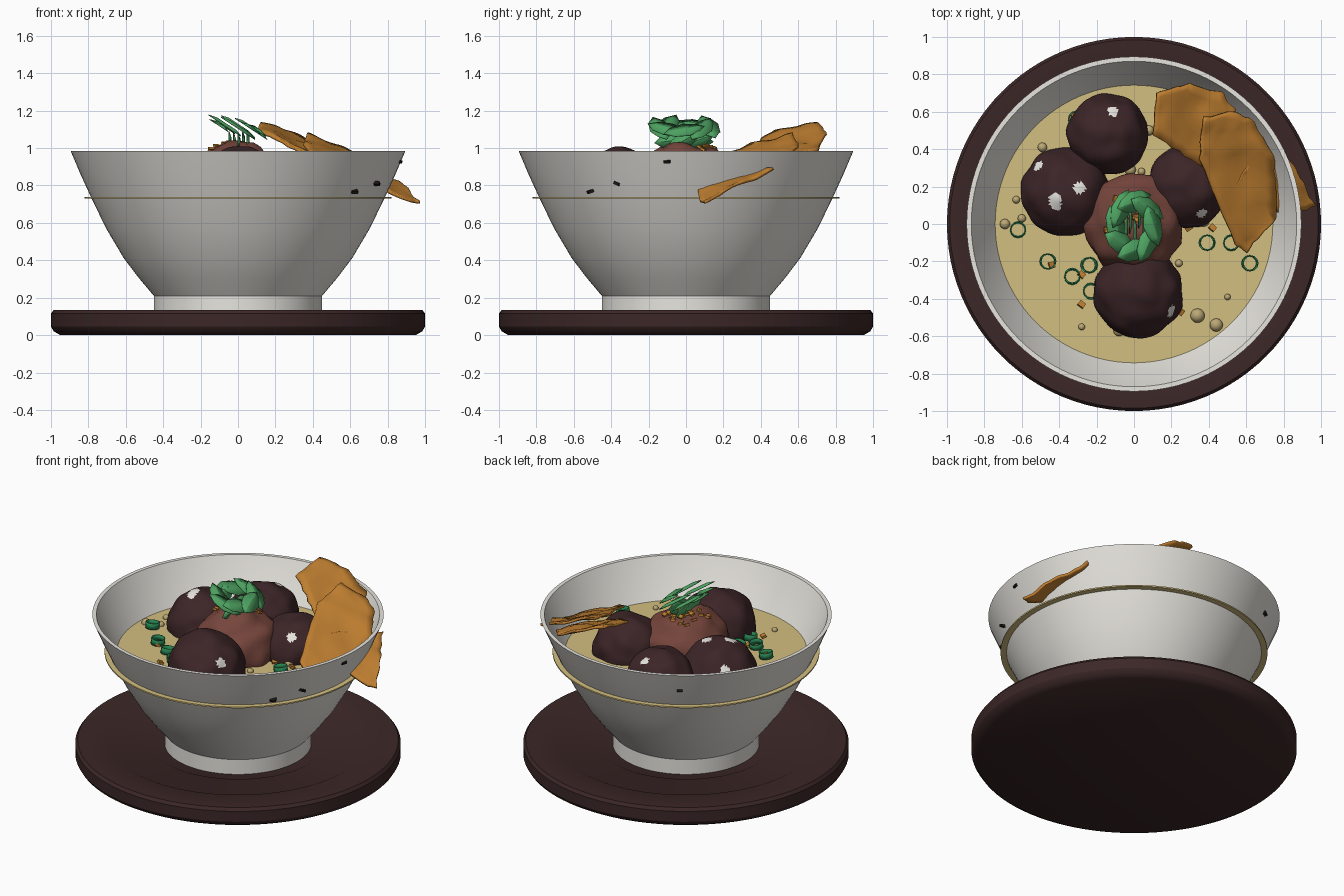
import bpy, bmesh, math, random
from mathutils import Vector, Matrix, noise

random.seed(4)
if "Cube" in bpy.data.objects:
    bpy.data.objects.remove(bpy.data.objects["Cube"])


def material(name, *rgb):
    m = bpy.data.materials.new(name)
    m.use_nodes = True
    m.diffuse_color = (*rgb, 1)
    bsdf = m.node_tree.nodes["Principled BSDF"]
    bsdf.inputs["Base Color"].default_value = (*rgb, 1)
    bsdf.inputs["Roughness"].default_value = 0.6
    return m


white = material("ceramic white", .8, .78, .73)
lacquer = material("dark lacquer", .045, .02, .02)
broth = material("golden broth", .65, .52, .22)
egg_dark = material("dark egg", .045, .018, .02)
mince_brown = material("mince brown", .18, .06, .045)
crisp = material("crisp orange", .52, .21, .03)
leaf_green = material("leaf green", .075, .36, .12)
ring_green = material("onion green", .02, .22, .08)
bead_tan = material("oil tan", .5, .39, .18)
black = material("charred black", .012, .008, .008)


def finish(name, bm, mats, angle=40, thick=0):
    """Turn a bmesh into a named object, smooth below the given angle."""
    me = bpy.data.meshes.new(name)
    bm.to_mesh(me)
    bm.free()
    for m in mats:
        me.materials.append(m)
    if angle:
        me.shade_smooth()
        me.set_sharp_from_angle(angle=math.radians(angle))
    ob = bpy.data.objects.new(name, me)
    bpy.context.collection.objects.link(ob)
    if thick:
        mod = ob.modifiers.new("Thickness", 'SOLIDIFY')
        mod.thickness = thick
        mod.offset = 0
    return ob


def lathe(name, profile, mat, angle=30):
    bm = bmesh.new()
    vs = [bm.verts.new((r, 0, z)) for r, z in profile]
    es = [bm.edges.new(p) for p in zip(vs, vs[1:])]
    bmesh.ops.spin(bm, geom=vs + es, axis=(0, 0, 1), cent=(0, 0, 0),
                   angle=math.tau, steps=96, use_merge=True)
    bmesh.ops.remove_doubles(bm, verts=bm.verts, dist=1e-4)
    bmesh.ops.recalc_face_normals(bm, faces=bm.faces)
    return finish(name, bm, [mat], angle)


# Tray, bowl and broth
lathe("tray", [(0, 0), (.95, 0), (.985, .02), (1, .045), (1, .115), (.985, .135),
               (.8, .135), (.78, .125), (.54, .12), (.52, .11), (0, .11)], lacquer)
lathe("bowl", [(0, .1), (.45, .1), (.45, .21), (.53, .305), (.61, .41), (.705, .57),
               (.785, .735), (.84, .855), (.895, .985), (.87, .985), (.81, .855),
               (.74, .735), (.6, .5), (.4, .35), (0, .3)], white)
lathe("broth", [(0, .73), (.82, .73), (.82, .739), (0, .739)], broth)


def lumpy_ball(name, centre, radius, squash, lump, mats, spots=()):
    """Uneven ball; faces looking along a spot direction use the second material."""
    bm = bmesh.new()
    bmesh.ops.create_icosphere(bm, subdivisions=5 if spots else 4, radius=1)
    c = Vector(centre)
    for f in bm.faces:
        d = f.calc_center_median().normalized()
        f.material_index = int(any(d.dot(Vector(s).normalized()) > .991 for s in spots))
    for v in bm.verts:
        d = v.co.normalized()
        r = radius * (1 + lump * noise.noise(d * 2.2 + c * 5))
        v.co = c + Vector((d.x, d.y, d.z * squash)) * r
    return finish(name, bm, mats, 60)


# Dark eggs with glossy spots, around a mound of mince
egg_mats = [egg_dark, white]
lumpy_ball("egg_front", (.02, -.37, .765), .24, 1, .07, egg_mats, [(.75, -.4, .5)])
lumpy_ball("egg_left", (.29, .2, .76), .22, 1, .07, egg_mats, [(.3, -.6, .6)])
lumpy_ball("egg_right", (-.37, .17, .745), .235, 1, .07, egg_mats,
           [(.33, .1, .93), (-.2, -.28, .93), (-.22, -.16, .95), (-.6, .6, .5)])
lumpy_ball("egg_back", (-.14, .48, .755), .215, 1, .07, egg_mats, [(.13, .57, .81)])
lumpy_ball("mince_mound", (0, 0, .79), .265, .91, .14, [mince_brown])


def crisp_sheet(name, outline, base, slope_x, slope_y):
    """Wavy sheet on a sloping plane; base is a point on the plane."""
    bm = bmesh.new()
    face = bm.faces.new([bm.verts.new((x, y, 0)) for x, y in outline])
    bmesh.ops.triangulate(bm, faces=[face])
    for _ in range(3):
        bmesh.ops.subdivide_edges(bm, edges=bm.edges, cuts=1, use_grid_fill=True)
    bmesh.ops.recalc_face_normals(bm, faces=bm.faces)
    for v in bm.verts:
        p = v.co.copy()
        wave = noise.noise(p * 7 + Vector(base)) * .022
        v.co += Vector((noise.noise(p * 16), noise.noise(p * 16 + Vector((9, 0, 0))), 0)) * .012
        v.co.z = base[2] + slope_x * (p.x - base[0]) + slope_y * (p.y - base[1]) + wave
    finish(name, bm, [crisp], 50, .016)


# Crisp sheets leaning on the rim; the lowest pokes through the wall
crisp_sheet("crisp_back", [(.12, .7), (.3, .75), (.47, .7), (.54, .61), (.48, .3),
                           (.38, .3), (.1, .48)], (.2, .7, 1.1), -.35, .2)
crisp_sheet("crisp_front", [(.37, .57), (.5, .6), (.62, .57), (.75, .36), (.76, .03),
                            (.6, -.15), (.54, -.11), (.35, .35)], (.42, .55, 1.04), -.36, .22)
crisp_sheet("crisp_low", [(.97, .1), (.86, .3), (.76, .46), (.6, .3), (.48, .12),
                          (.52, .06), (.92, .07)], (.95, .1, .725), -.38, .25)


def add_leaf(bm, matrix, length, width):
    """Pointed leaf with a shallow fold along its midrib."""
    shape = [(-1, 0), (-.55, .75), (.1, 1), (.65, .6), (1, 0)]
    mid = [bm.verts.new(matrix @ Vector((t * length, 0, .012 if abs(t) < 1 else 0)))
           for t, _ in shape]
    for side in (1, -1):
        rim = [bm.verts.new(matrix @ Vector((t * length, side * w * width, 0)))
               for t, w in shape[1:-1]]
        rim = [mid[0]] + rim + [mid[-1]]
        for i in range(len(mid) - 1):
            quad = [mid[i], mid[i + 1], rim[i + 1], rim[i]]
            quad = list(dict.fromkeys(quad))
            bm.faces.new(quad if side > 0 else quad[::-1])


# Leaf garnish: a tilted wreath above a few upright leaves
bm = bmesh.new()
tilt = Matrix.Rotation(.58, 4, 'Y')
for i in range(8):
    a = math.tau * i / 8
    x, y = .1 * math.cos(a), .13 * math.sin(a) - .01
    spot = Matrix.Translation((x, y, 1.105 - .1 * x + .004 * (i % 3)))
    add_leaf(bm, spot @ tilt @ Matrix.Rotation(a + 1.9, 4, 'Z'), .115, .058)
finish("leaf_wreath", bm, [leaf_green], 15, .004)

bm = bmesh.new()
upright = Matrix.Rotation(math.pi / 2, 4, 'Y')
for i in range(5):
    spot = Matrix.Translation((.024 * (i - 2), .07 * math.sin(i * 2.4), 1.04))
    add_leaf(bm, spot @ upright @ Matrix.Rotation(1.3 + .2 * i, 4, 'Z'), .1, .045)
finish("upright_leaves", bm, [leaf_green], 15, .004)

# Onion rings floating on the broth
bm = bmesh.new()
for x, y in [(-.62, -.03), (-.46, -.2), (-.33, -.28), (-.24, -.22), (-.23, -.36),
             (.39, -.1), (.52, -.1), (.62, -.21), (-.31, .56)]:
    turn = Matrix.Rotation(random.uniform(-.25, .25), 4, random.choice('XY'))
    place = Matrix.Translation((x, y, .76)) @ turn
    ends = []
    for z in (-.02, .02):
        ends.append([bm.verts.new(place @ Vector((.04 * math.cos(k * math.tau / 12),
                                                  .04 * math.sin(k * math.tau / 12), z)))
                     for k in range(12)])
    low, high = ends
    for k in range(12):
        n = (k + 1) % 12
        bm.faces.new((low[k], low[n], high[n], high[k]))
finish("onion_rings", bm, [ring_green], 40, .007)

# Oil beads
bm = bmesh.new()
for x, y, r in [(-.49, .41, .025), (-.63, .13, .02), (-.6, .03, .022), (-.69, 0, .027),
                (.34, -.49, .038), (.44, -.54, .035), (.5, -.39, .017), (-.28, -.55, .018),
                (-.08, -.57, .03), (.37, .02, .035), (.08, .5, .027), (-.02, .29, .03),
                (.04, .28, .02), (.24, -.21, .02)]:
    bmesh.ops.create_icosphere(bm, subdivisions=3, radius=r,
                               matrix=Matrix.Translation((x, y, .745)))
finish("oil_beads", bm, [bead_tan])


def flakes(name, spots, size, mat):
    bm = bmesh.new()
    for p in spots:
        turn = Matrix.Rotation(random.uniform(0, 3), 4, 'Z') @ Matrix.Rotation(.4, 4, 'X')
        bmesh.ops.create_cube(bm, size=size, matrix=Matrix.Translation(p) @ turn
                              @ Matrix.Diagonal((1.2, 1, .5, 1)))
    finish(name, bm, [mat], 0)


# Chilli flakes on the broth and the mince, and charred specks on the bowl
flakes("broth_flakes", [(x, y, .75) for x, y in
       [(-.28, -.43), (-.28, -.27), (.42, -.02), (.29, -.02), (.25, -.47),
        (-.44, -.22), (-.32, .58)]], .03, crisp)
on_mince = []
for _ in range(26):
    a, r = random.uniform(0, math.tau), .14 * math.sqrt(random.random())
    on_mince.append((r * math.cos(a) - .02, r * math.sin(a) + .02, 1.03 - 2 * r * r))
flakes("mince_flakes", on_mince, .026, crisp)
flakes("charred_specks", [(.622, -.512, .768), (.74, -.37, .81), (.86, -.1, .93),
                          (-.45, .71, .86)], .03, black)
